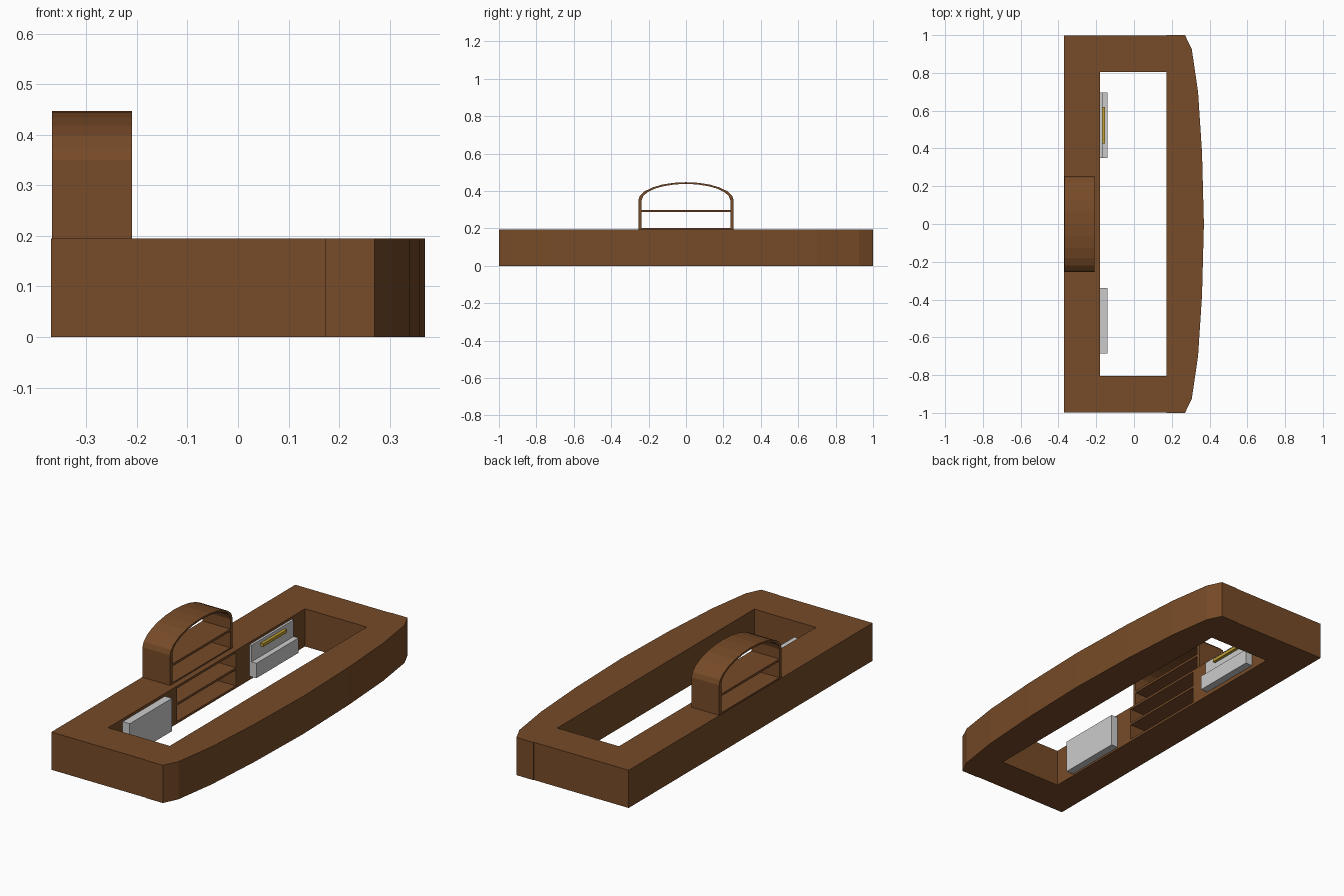
import bpy, bmesh, math
from mathutils import Vector

if "Cube" in bpy.data.objects:
    bpy.data.objects.remove(bpy.data.objects["Cube"])


def material(name, rgb):
    m = bpy.data.materials.new(name)
    m.diffuse_color = (*rgb, 1)
    m.use_nodes = True
    m.node_tree.nodes["Principled BSDF"].inputs["Base Color"].default_value = m.diffuse_color
    return m


WOOD = material("brown_wood", (0.184, 0.07, 0.021))
BRASS = material("brass", (0.54, 0.35, 0.03))


def prism(name, base, offset, mat=None):
    """Extrude a closed 3D outline along an offset."""
    bm = bmesh.new()
    face = bm.faces.new([bm.verts.new(p) for p in base])
    ext = bmesh.ops.extrude_face_region(bm, geom=[face], use_keep_orig=True)
    top = [g for g in ext["geom"] if isinstance(g, bmesh.types.BMVert)]
    bmesh.ops.translate(bm, verts=top, vec=Vector(offset))
    bmesh.ops.recalc_face_normals(bm, faces=bm.faces)
    me = bpy.data.meshes.new(name)
    bm.to_mesh(me)
    bm.free()
    ob = bpy.data.objects.new(name, me)
    bpy.context.collection.objects.link(ob)
    if mat:
        me.materials.append(mat)
    return ob


def box(name, x, y, z, mat=None):
    base = [(x[0], y[0], z[0]), (x[1], y[0], z[0]), (x[1], y[1], z[0]), (x[0], y[1], z[0])]
    return prism(name, base, (0, 0, z[1] - z[0]), mat)


def mirrored(half):
    """Complete a half outline by reflecting it across y = 0."""
    return half + [(x, -y) for x, y in reversed(half) if y != 0]


H = 0.195

# Rear and end counters: C-shaped plan with a notch for the open shelves
rear = mirrored([(-0.355, 0.24), (-0.18, 0.24), (-0.18, 0.805), (0.173, 0.805),
                 (0.173, 0.997), (-0.37, 0.997)])
prism("rear_counter", [(x, y, 0) for x, y in rear], (0, 0, H), WOOD)

# Bowed front counter
front = mirrored([(0.173, 1.0), (0.27, 1.0), (0.306, 0.925), (0.339, 0.7),
                  (0.36, 0.38), (0.37, 0)])
prism("front_counter", [(x, y, 0) for x, y in front], (0, 0, H), WOOD)

# Open shelves under the rear counter
for name, z in (("lower_shelf", (0, 0.012)), ("middle_shelf", (0.094, 0.106)),
                ("counter_top_panel", (0.183, H))):
    box(name, (-0.355, -0.18), (-0.24, 0.24), z, WOOD)

# Arched display case: straight sides with an elliptical top
SPRING, STEPS = 0.35, 12


def arch(a, b):
    top = [(a * math.cos(math.pi * i / STEPS), SPRING + b * math.sin(math.pi * i / STEPS))
           for i in range(STEPS + 1)]
    return [(a, H)] + top + [(-a, H)]


outline = arch(0.255, 0.097) + arch(0.237, 0.088)[::-1]
X0, X1 = -0.368, -0.21
prism("arch_shell", [(X0, y, z) for y, z in outline], (X1 - X0, 0, 0), WOOD)
box("arch_base", (X0, X1), (-0.237, 0.237), (H, 0.202), WOOD)
box("arch_shelf", (X0, X1), (-0.237, 0.237), (0.287, 0.299), WOOD)

# Grey cabinet on one side
box("cabinet", (-0.18, -0.14), (-0.685, -0.34), (0.01, 0.18))

# Grey stepped unit with a brass rail on the other side
box("unit_back_panel", (-0.18, -0.168), (0.35, 0.695), (0.02, 0.183))
box("unit_drawer", (-0.168, -0.14), (0.35, 0.695), (0.02, 0.097))
box("brass_rail", (-0.168, -0.153), (0.425, 0.62), (0.15, 0.166), BRASS)
